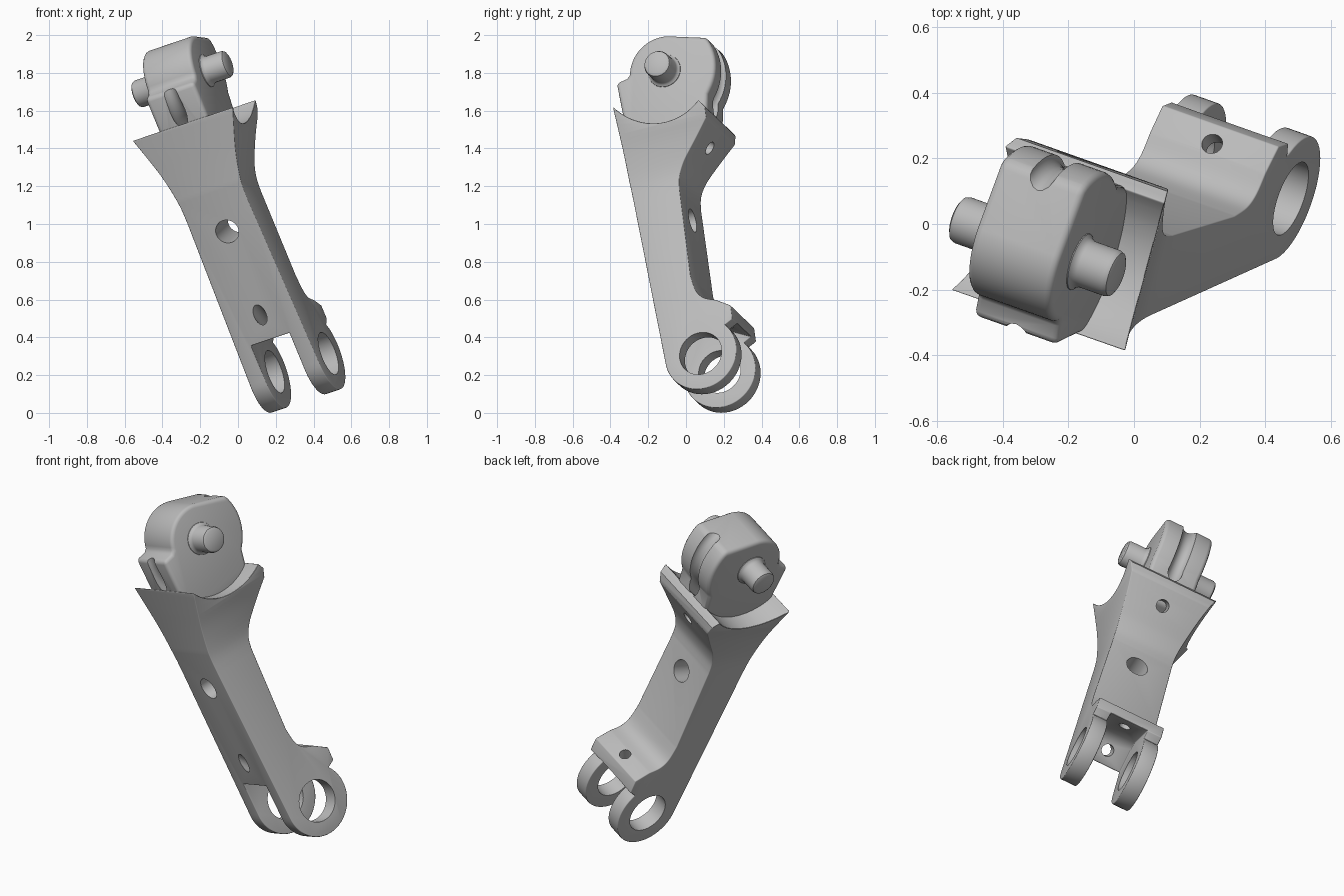
import bpy, bmesh, math
from mathutils import Matrix, Vector

if "Cube" in bpy.data.objects:
    bpy.data.objects.remove(bpy.data.objects["Cube"])

# Part frame: local x = pin axis, y = toward the back, z = along the arm
FORK = Vector((0.296, 0.142, 0.253))
LONG = Vector((-0.36, -0.129, 0.924)).normalized()
BACK = LONG.cross(Vector((0.898, -0.318, 0.304))).normalized()
SIDE = BACK.cross(LONG)
FRAME = Matrix.Translation(FORK) @ Matrix((SIDE, BACK, LONG)).transposed().to_4x4()
PIN_Z = 1.639

steel = bpy.data.materials.new("grey_steel")
steel.use_nodes = True
steel.diffuse_color = (0.5, 0.5, 0.5, 1)
steel.node_tree.nodes["Principled BSDF"].inputs["Base Color"].default_value = (0.5, 0.5, 0.5, 1)


def arc(cy, cz, r, a0, a1, n):
    return [(cy + r * math.cos(math.radians(a0 + (a1 - a0) * i / n)),
             cz + r * math.sin(math.radians(a0 + (a1 - a0) * i / n))) for i in range(n + 1)]


def smooth(points, steps=5):
    """Catmull-Rom curve through the points."""
    pts = [Vector(p) for p in points]
    pts = [pts[0]] + pts + [pts[-1]]
    out = []
    for a, b, c, d in zip(pts, pts[1:], pts[2:], pts[3:]):
        for i in range(steps):
            t = i / steps
            out.append(0.5 * (2 * b + (c - a) * t + (2 * a - 5 * b + 4 * c - d) * t * t
                              + (3 * b - a - 3 * c + d) * t ** 3))
    return [tuple(p) for p in out] + [tuple(pts[-1])]


def finish(name, bm):
    bmesh.ops.recalc_face_normals(bm, faces=bm.faces)
    mesh = bpy.data.meshes.new(name)
    bm.to_mesh(mesh)
    bm.free()
    mesh.materials.append(steel)
    obj = bpy.data.objects.new(name, mesh)
    bpy.context.collection.objects.link(obj)
    obj.matrix_world = FRAME
    return obj


def prism(name, outline, place, depth):
    """Extrude an outline; place maps (u, v, offset) to local coordinates."""
    bm = bmesh.new()
    lo, hi = ([bm.verts.new(place(u, v, s)) for u, v in outline] for s in (-depth, depth))
    bm.faces.new(lo)
    bm.faces.new(hi)
    for i in range(len(lo)):
        j = (i + 1) % len(lo)
        bm.faces.new((lo[i], lo[j], hi[j], hi[i]))
    return finish(name, bm)


def along_x(u, v, s):
    return (s, u, v)


def along_y(u, v, s):
    return (u, s, v)


def revolve(name, rows, sides=48, closed=False):
    """Spin (x, radius) rows round the pin axis."""
    bm = bmesh.new()
    rings = [[bm.verts.new((x, r * math.cos(math.tau * i / sides), PIN_Z + r * math.sin(math.tau * i / sides)))
              for i in range(sides)] for x, r in rows]
    for a, b in zip(rings, rings[1:] + rings[:1] if closed else rings[1:]):
        for i in range(sides):
            j = (i + 1) % sides
            bm.faces.new((a[i], a[j], b[j], b[i]))
    if not closed:
        bm.faces.new(rings[0])
        bm.faces.new(rings[-1])
    return finish(name, bm)


def rod(name, start, end, radius, sides=40):
    start, end = Vector(start), Vector(end)
    axis = end - start
    bm = bmesh.new()
    bmesh.ops.create_cone(bm, cap_ends=True, segments=sides, radius1=radius,
                          radius2=radius, depth=axis.length)
    turn = axis.to_track_quat('Z', 'Y').to_matrix().to_4x4()
    bmesh.ops.transform(bm, verts=bm.verts, matrix=Matrix.Translation((start + end) / 2) @ turn)
    return finish(name, bm)


def apply(obj):
    bpy.context.view_layer.update()
    mesh = bpy.data.meshes.new_from_object(obj.evaluated_get(bpy.context.evaluated_depsgraph_get()))
    obj.modifiers.clear()
    obj.data = mesh


def combine(obj, tool, operation='DIFFERENCE'):
    mod = obj.modifiers.new("combine", 'BOOLEAN')
    mod.operation, mod.object, mod.solver = operation, tool, 'EXACT'
    apply(obj)
    bpy.data.objects.remove(tool)


def bevel(obj, width):
    """Weld tiny edges, then round the sharp ones."""
    bm = bmesh.new()
    bm.from_mesh(obj.data)
    bmesh.ops.remove_doubles(bm, verts=bm.verts, dist=0.004)
    bm.to_mesh(obj.data)
    bm.free()
    mod = obj.modifiers.new("bevel", 'BEVEL')
    mod.width, mod.segments = width, 3
    mod.limit_method, mod.angle_limit = 'ANGLE', math.radians(40)
    apply(obj)


# Arm body: side profile crossed with a flared front outline
profile = arc(0, 0, 0.2, 180, 400, 32)
profile += [(0.198, 0.15), (0.198, 0.228)]
profile += smooth([(0.12, 0.28), (0.055, 0.31), (0.018, 0.36), (0.0, 0.45)])
profile += smooth([(0.003, 0.95), (0.014, 1.02), (0.05, 1.09), (0.1, 1.15)])
profile += [(0.22, 1.285), (0.226, 1.34), (0.18, 1.41), (-0.266, 1.5), (-0.264, 1.06)]
body = prism("arm_body", profile, along_x, 0.4)

half = [(0.21, -0.3)] + smooth(
    [(0.182, 0.93), (0.186, 1.05), (0.215, 1.2), (0.255, 1.33), (0.3, 1.46), (0.34, 1.56)])
front = half + [(-x, z) for x, z in reversed(half)]
combine(body, prism("front_cutter", front, along_y, 0.5), 'INTERSECT')

# Cradle, and the fork gap with its roof sloping up behind the front wall
combine(body, rod("cradle_cutter", (-0.5, 0, PIN_Z), (0.5, 0, PIN_Z), 0.326, sides=80))
gap = [(-0.5, -0.4), (-0.5, 0.2), (-0.2, 0.2), (-0.09, 0.275), (-0.03, 0.275), (0.2, 0.15), (0.5, 0.1), (0.5, -0.4)]
combine(body, prism("gap_cutter", gap, along_x, 0.113))
bevel(body, 0.02)

# Fork eyes and bolt holes
for start, end, radius in [
    ((-0.4, 0, 0), (0.4, 0, 0), 0.118),
    ((0.008, -0.5, 0.825), (0.008, 0.3, 0.825), 0.063),
    ((0, -0.31, 0.45), (0, -0.06, 0.15), 0.034),
    ((0, 0.2, 0.36), (0, 0.09, 0.165), 0.032),
    ((0, 0.23, 1.135), (0, 0.0, 1.335), 0.036),
]:
    combine(body, rod("hole_cutter", start, end, radius))

# Cam block held in the cradle, with its front tab and a groove round the back
cam_outline = [(-0.255, 1.3), (-0.274, PIN_Z), (-0.212, PIN_Z + 0.012)]
cam_outline += arc(0, PIN_Z, 0.198, 172, 78, 18)
cam_outline += arc(0, PIN_Z, 0.283, 28, -40, 14)
cam_outline += [(0.2, 1.36), (0.1, 1.27)]
cam = prism("cam_block", cam_outline, along_x, 0.143)
bevel(cam, 0.022)
combine(cam, revolve("groove_cutter", arc(0, 0.293, 0.042, 0, 337.5, 15), 64, closed=True))

# Cross pin with rounded ends and a small fillet at the cam faces
right_half = [(0.13, 0.094), (0.146, 0.09), (0.153, 0.08), (0.167, 0.074), (0.253, 0.074)]
right_half += [(0.266, 0.069), (0.273, 0.056)]
pin = revolve("cross_pin", [(-x, r) for x, r in reversed(right_half)] + right_half)

# Smooth shading with sharp edges kept
for obj in bpy.context.selected_objects:
    obj.select_set(False)
for obj in (body, cam, pin):
    obj.select_set(True)
bpy.context.view_layer.objects.active = body
bpy.ops.object.shade_smooth_by_angle(angle=math.radians(35))
